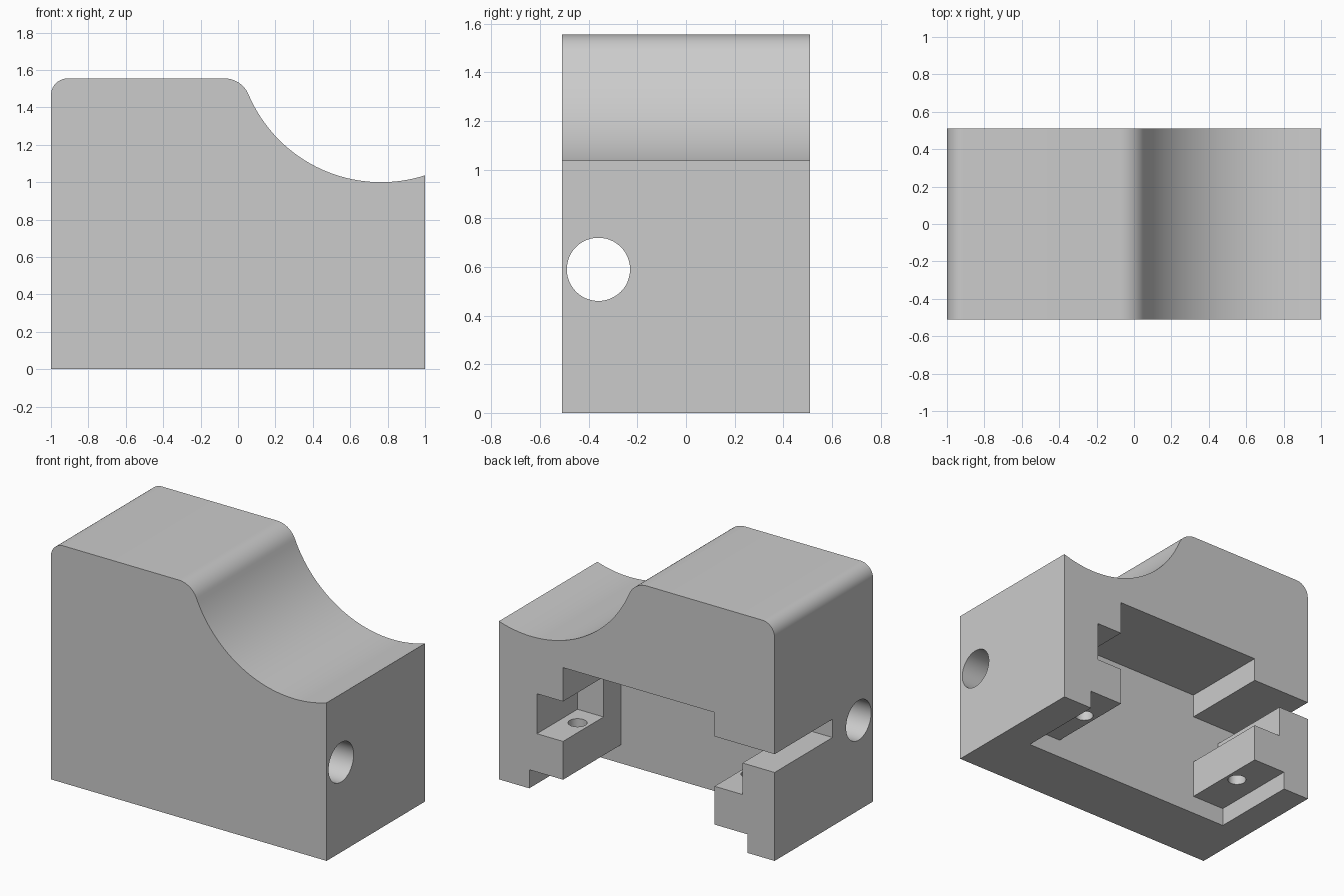
import bpy, bmesh
from math import sin, cos, radians, sqrt, atan2, degrees, pi
from mathutils import Matrix, Vector

cube = bpy.data.objects.get("Cube")
if cube:
    bpy.data.objects.remove(cube, do_unlink=True)

# Material
grey = bpy.data.materials.new("plain grey")
grey.use_nodes = True
grey.diffuse_color = (0.6, 0.6, 0.6, 1)
grey.node_tree.nodes["Principled BSDF"].inputs["Base Color"].default_value = grey.diffuse_color


def finish(name, bm):
    bmesh.ops.recalc_face_normals(bm, faces=bm.faces)
    mesh = bpy.data.meshes.new(name)
    bm.to_mesh(mesh)
    bm.free()
    mesh.materials.append(grey)
    obj = bpy.data.objects.new(name, mesh)
    bpy.context.collection.objects.link(obj)
    return obj


def extrude_profile(name, points, y0, y1):
    """Extrude an x-z outline along y."""
    bm = bmesh.new()
    face = bm.faces.new([bm.verts.new((x, y0, z)) for x, z in points])
    ext = bmesh.ops.extrude_face_region(bm, geom=[face])
    verts = [g for g in ext["geom"] if isinstance(g, bmesh.types.BMVert)]
    bmesh.ops.translate(bm, verts=verts, vec=(0, y1 - y0, 0))
    return finish(name, bm)


def cylinder(name, centre, radius, depth, turn=0):
    bm = bmesh.new()
    matrix = Matrix.Translation(Vector(centre)) @ Matrix.Rotation(turn, 4, 'Y')
    bmesh.ops.create_cone(bm, cap_ends=True, segments=48, radius1=radius,
                          radius2=radius, depth=depth, matrix=matrix)
    return finish(name, bm)


def arc(cx, cz, r, a0, a1, n):
    angles = [radians(a0 + (a1 - a0) * i / n) for i in range(n + 1)]
    return [(cx + r * cos(a), cz + r * sin(a)) for a in angles]


# Block outline: rounded top corners flowing into a circular scoop
TOP, HALF_Y = 1.555, 0.51
scoop_x, scoop_r, corner_r, blend_r = 0.765, 0.77, 0.09, 0.14
scoop_z = 1.0 + scoop_r
rise = scoop_z - (TOP - blend_r)
run = sqrt((scoop_r + blend_r) ** 2 - rise ** 2)
tangent = degrees(atan2(rise, run))
end = degrees(atan2(-sqrt(scoop_r ** 2 - (1 - scoop_x) ** 2), 1 - scoop_x))
outline = [(1, 0), (-1, 0)]
outline += arc(-1 + corner_r, TOP - corner_r, corner_r, 180, 90, 10)
outline += arc(scoop_x - run, TOP - blend_r, blend_r, 90, tangent, 12)
outline += arc(scoop_x, scoop_z, scoop_r, tangent - 180, end, 40)[1:]
block = extrude_profile("block", outline, -HALF_Y, HALF_Y)

# Stepped cavity open to the back, the underside and one end
cavity = [(0.535, 0.857), (-0.564, 0.857), (-0.564, 0.70), (-1.1, 0.70),
          (-1.1, 0.58), (-0.767, 0.58), (-0.767, 0.373), (-0.564, 0.373),
          (-0.564, 0.122), (-0.805, 0.122), (-0.805, -0.1), (0.78, -0.1),
          (0.78, 0.122), (0.535, 0.122)]
notch = [(0.45, 0.373), (0.724, 0.373), (0.724, 0.635), (0.45, 0.635)]
cutters = [
    extrude_profile("cavity_cutter", cavity, -0.09, 0.7),
    extrude_profile("notch_cutter", notch, 0.09, 0.7),
    cylinder("cross_bore_cutter", (0, -0.36, 0.59), 0.13, 2.4, pi / 2),
]
# Screw holes through both lugs
for x in (-0.64, 0.615):
    cutters.append(cylinder("screw_hole_cutter", (x, 0.245, 0.25), 0.057, 0.4))

bpy.ops.object.select_all(action='DESELECT')
bpy.context.view_layer.objects.active = block
block.select_set(True)
for cutter in cutters:
    mod = block.modifiers.new("cut", 'BOOLEAN')
    mod.operation = 'DIFFERENCE'
    mod.solver = 'EXACT'
    mod.object = cutter
    bpy.ops.object.modifier_apply(modifier=mod.name)
    bpy.data.objects.remove(cutter, do_unlink=True)

bpy.ops.object.shade_smooth_by_angle(angle=radians(30))
